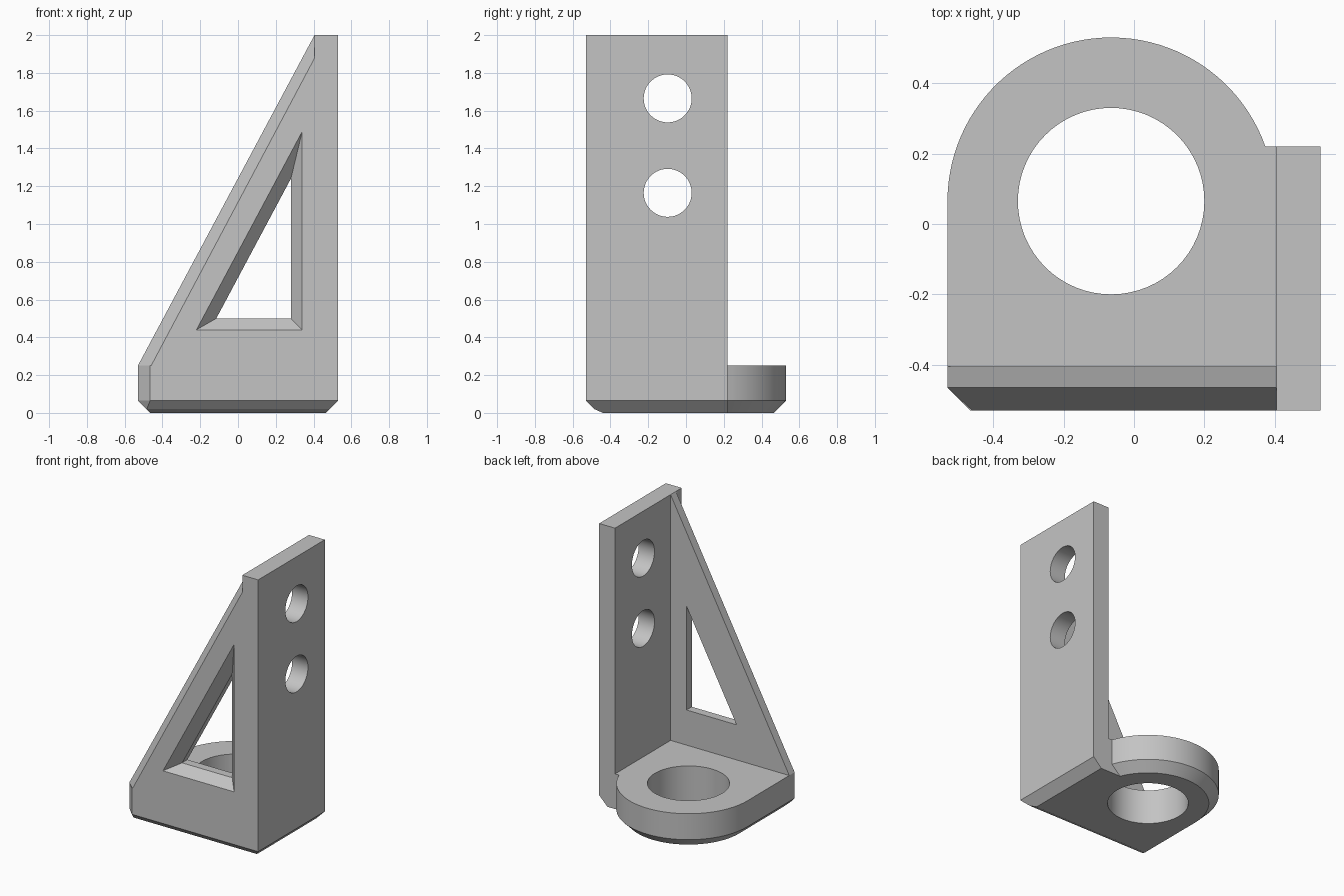
import bpy, bmesh, math
from mathutils import Vector

if "Cube" in bpy.data.objects:
    bpy.data.objects.remove(bpy.data.objects["Cube"], do_unlink=True)

grey = bpy.data.materials.new("plain grey")
grey.use_nodes = True
COLOUR = (0.55, 0.55, 0.55, 1)
grey.diffuse_color = COLOUR
grey.node_tree.nodes["Principled BSDF"].inputs["Base Color"].default_value = COLOUR

E = 0.53      # half width and half depth
C = 0.065     # chamfer size
WALL = 0.405  # inner face of the wall and, mirrored, of the gusset
BACK = 0.22   # back edge of the wall


def loft(name, rings):
    """Closed solid through rings that have equal point counts."""
    bm = bmesh.new()
    loops = [[bm.verts.new(p) for p in ring] for ring in rings]
    n = len(loops[0])
    for a, b in zip(loops, loops[1:]):
        for i in range(n):
            j = (i + 1) % n
            bm.faces.new((a[i], a[j], b[j], b[i]))
    bm.faces.new(loops[0][::-1])
    bm.faces.new(loops[-1])
    bmesh.ops.recalc_face_normals(bm, faces=bm.faces)
    mesh = bpy.data.meshes.new(name)
    bm.to_mesh(mesh)
    bm.free()
    mesh.materials.append(grey)
    ob = bpy.data.objects.new(name, mesh)
    bpy.context.collection.objects.link(ob)
    return ob


def cylinder(name, r, start, end):
    """Round solid between two points."""
    start, end = Vector(start), Vector(end)
    turn = (end - start).to_track_quat("Z", "Y")
    circle = [turn @ Vector((r * math.cos(k * math.tau / 64), r * math.sin(k * math.tau / 64), 0))
              for k in range(64)]
    return loft(name, [[p + c for c in circle] for p in (start, end)])


def combine(target, tool, operation):
    """Apply a boolean and drop the tool."""
    mod = target.modifiers.new(tool.name, "BOOLEAN")
    mod.object, mod.operation, mod.solver = tool, operation, "EXACT"
    bpy.context.view_layer.objects.active = target
    bpy.ops.object.modifier_apply(modifier=mod.name)
    bpy.data.objects.remove(tool, do_unlink=True)


def foot_ring(z, inset, front):
    """Outline of the foot: straight sides, round back, cut front corner."""
    cx, cy, r = -C, C, E - C - inset
    cut = max(C - 2 * inset, 0.002)
    left, y0, right = -E + inset, -E + front, E - inset
    first = math.asin((BACK - cy) / r)
    arc = [first + (math.pi - first) * k / 48 for k in range(49)]
    pts = [(left, y0 + cut), (left + cut, y0), (right, y0), (right, BACK)]
    pts += [(cx + r * math.cos(a), cy + r * math.sin(a)) for a in arc]
    return [(x, y, z) for x, y in pts]


# Foot with chamfered underside
bracket = loft("bracket", [foot_ring(0, C, 0.09), foot_ring(0.02, 0.045, 0.045),
                           foot_ring(C, 0, 0), foot_ring(0.25, 0, 0)])

# Upright wall
wall = loft("wall", [[(WALL, -E, z), (E, -E, z), (E, BACK, z), (WALL, BACK, z)]
                     for z in (0.15, 2)])
combine(bracket, wall, "UNION")


# Sloping gusset with chamfered front edge
def gusset_ring(y, shift):
    drop = shift * 0.15
    return [(-E + shift, y, 0.15), (-E + shift, y, 0.25 - drop),
            (WALL + shift, y, 2), (E, y, 2), (E, y, 0.15)]


gusset = loft("gusset", [gusset_ring(-E, C), gusset_ring(-E + C, 0), gusset_ring(-WALL, 0)])
combine(bracket, gusset, "UNION")

# Triangular window, flared at the front
outer = [(-0.22, 0.44), (0.34, 0.44), (0.34, 1.49)]
inner = [(-0.115, 0.5), (0.28, 0.5), (0.28, 1.24)]
flare = [(a + (a - c) * 0.2, b + (b - d) * 0.2) for (a, b), (c, d) in zip(outer, inner)]
window = loft("window_cutter", [[(x, y, z) for x, z in tri] for y, tri in
                                ((-E - C * 0.2, flare), (-E + C, inner), (-0.35, inner))])
combine(bracket, window, "DIFFERENCE")

# Large foot hole and two wall holes
combine(bracket, cylinder("foot_hole", 0.265, (-C, C, -0.1), (-C, C, 0.35)), "DIFFERENCE")
for z in (1.165, 1.665):
    combine(bracket, cylinder("wall_hole", 0.127, (0.3, -0.097, z), (0.6, -0.097, z)), "DIFFERENCE")

# Smooth round walls, keep edges sharp
bpy.ops.object.select_all(action="DESELECT")
bracket.select_set(True)
bpy.context.view_layer.objects.active = bracket
bpy.ops.object.shade_smooth_by_angle(angle=math.radians(20))
